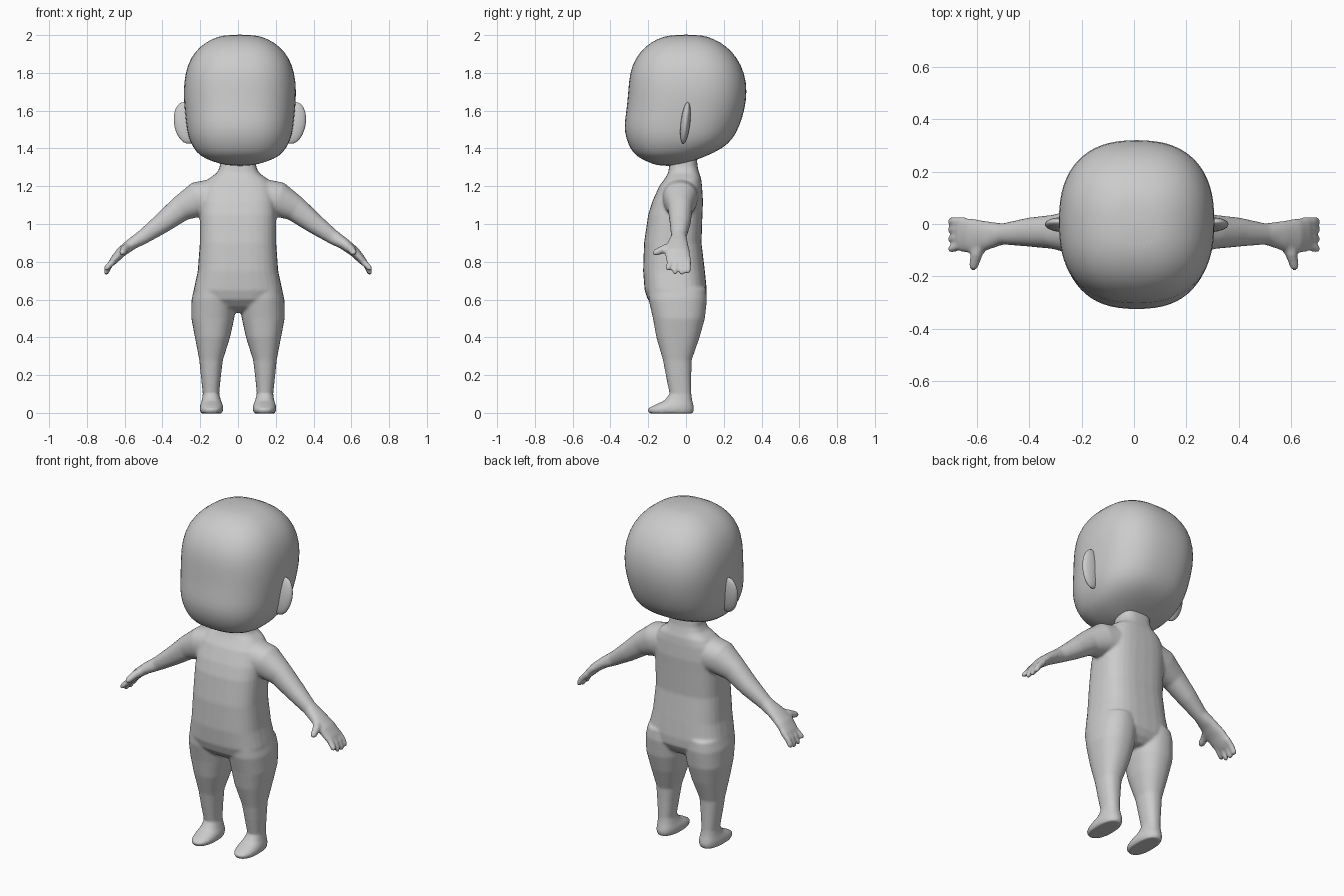
import bpy, bmesh, math
from mathutils import Vector as V

if "Cube" in bpy.data.objects:
    bpy.data.objects.remove(bpy.data.objects["Cube"])


def loft(bm, sections, n=2.3, count=32):
    """Skin rounded-square sections, each (centre, half axis u, half axis v)."""
    rings = []
    for c, u, v in sections:
        ring = []
        for i in range(count):
            t = 2 * math.pi * i / count
            a, b = math.cos(t), math.sin(t)
            p = c + u * math.copysign(abs(a) ** (2 / n), a) + v * math.copysign(abs(b) ** (2 / n), b)
            ring.append(bm.verts.new(p))
        rings.append(ring)
    for r0, r1 in zip(rings, rings[1:]):
        for i in range(count):
            j = (i + 1) % count
            bm.faces.new((r0[i], r0[j], r1[j], r1[i]))
    bm.faces.new(rings[0][::-1])
    bm.faces.new(rings[-1])


def level(z, x0, x1, y0, y1):
    """Horizontal section given by its extents."""
    return (V(((x0 + x1) / 2, (y0 + y1) / 2, z)), V(((x1 - x0) / 2, 0, 0)), V((0, (y1 - y0) / 2, 0)))


def tube(bm, points, side):
    """Round finger through (x, y, z, radius) points with tapered ends."""
    secs = []
    ps = [V((side * x, y, z)) for x, y, z, r in points]
    for i, p in enumerate(ps):
        d = (ps[min(i + 1, len(ps) - 1)] - ps[max(i - 1, 0)]).normalized()
        u = d.cross(V((0, 0.6, 0.8))).normalized()
        r = points[i][3]
        secs.append((p, u * r, d.cross(u) * r))
    d = (ps[-1] - ps[-2]).normalized()
    c, u, v = secs[-1]
    secs.append((c + d * u.length * 0.8, u * 0.5, v * 0.5))
    loft(bm, secs, 2, 12)


def make(name, bm):
    bmesh.ops.recalc_face_normals(bm, faces=bm.faces)
    for f in bm.faces:
        f.smooth = True
    me = bpy.data.meshes.new(name)
    bm.to_mesh(me)
    bm.free()
    ob = bpy.data.objects.new(name, me)
    bpy.context.collection.objects.link(ob)
    return ob


# Head
bm = bmesh.new()
head = [(1.307, .06, -.15, -.04), (1.33, .145, -.205, .03), (1.36, .213, -.268, .11),
        (1.40, .245, -.295, .195), (1.45, .272, -.318, .25), (1.52, .285, -.33, .285),
        (1.60, .293, -.316, .311), (1.70, .301, -.307, .326), (1.80, .291, -.3, .312),
        (1.88, .262, -.268, .272), (1.94, .213, -.218, .218), (1.98, .15, -.155, .15),
        (2.003, .08, -.08, .08)]
loft(bm, [level(z, .01 - w, .01 + w, a, b) for z, w, a, b in head], 2.45)
make("head", bm).modifiers.new("smooth", 'SUBSURF').levels = 1

# Ears
for s, name in ((1, "left_ear"), (-1, "right_ear")):
    bm = bmesh.new()
    bmesh.ops.create_uvsphere(bm, u_segments=24, v_segments=16, radius=1)
    for v in bm.verts:
        x, y, z = v.co
        v.co = (.01 + s * (.285 + .064 * x + .012 * z), -.003 + .025 * y + .012 * z, 1.535 + .11 * z)
    make(name, bm)

# Torso and neck
bm = bmesh.new()
torso = [(.53, .07, -.1, .05), (.56, .15, -.165, .085), (.6, .215, -.203, .108),
         (.65, .235, -.219, .11), (.75, .213, -.227, .1), (.9, .202, -.222, .082),
         (1.05, .202, -.2, .087), (1.12, .2, -.178, .09), (1.2, .185, -.142, .085),
         (1.24, .155, -.112, .08), (1.27, .112, -.095, .07), (1.3, .097, -.09, .062),
         (1.37, .092, -.08, .055)]
loft(bm, [level(z, -w, w, a, b) for z, w, a, b in torso], 2.8)

for s in (1, -1):
    # Leg and foot
    leg = [(-.003, .085, .197, -.195, .037), (.02, .077, .203, -.206, .043), (.04, .08, .2, -.17, .04),
           (.065, .09, .192, -.115, .033), (.1, .1, .186, -.087, .028), (.2, .09, .197, -.107, .028),
           (.28, .08, .205, -.122, .03), (.4, .042, .228, -.157, .072), (.5, .02, .247, -.175, .1),
           (.6, .01, .246, -.198, .111), (.66, .02, .232, -.2, .105)]
    loft(bm, [level(z, *sorted((s * a, s * b)), c, d) for z, a, b, c, d in leg], 2.3)

    # Arm and palm: x, z, half thickness, y centre, y half width
    arm = [(.1, 1.145, .1, -.03, .1), (.215, 1.13, .093, -.03, .09), (.305, 1.08, .068, -.03, .065),
           (.4, 1.005, .054, -.031, .055), (.5, .933, .039, -.038, .04), (.565, .893, .031, -.045, .056),
           (.62, .85, .027, -.046, .067), (.66, .805, .021, -.04, .065), (.672, .786, .014, -.038, .056)]
    secs = []
    for i, (x, z, t, y, w) in enumerate(arm):
        a, b = arm[max(i - 1, 0)], arm[min(i + 1, len(arm) - 1)]
        d = V((b[0] - a[0], 0, b[1] - a[1])).normalized()
        secs.append((V((s * x, y, z)), V((s * -d.z, 0, d.x)) * t, V((0, w, 0))))
    loft(bm, secs, 2.2)

    # Fingers and thumb
    for y, tip in ((-.088, .765), (-.054, .745), (-.02, .742), (.01, .75)):
        tube(bm, [(.645, y * .9, .82, .018), (.68, y, .783, .017), (.698, y * 1.08, tip, .015)], s)
    tube(bm, [(.57, -.06, .885, .026), (.6, -.115, .868, .023), (.612, -.162, .848, .018)], s)

# Fuse the body parts into one soft skin
body = make("body", bm)
rm = body.modifiers.new("fuse", 'REMESH')
rm.mode = 'VOXEL'
rm.voxel_size = .008
rm.use_smooth_shade = True
sm = body.modifiers.new("soften", 'SMOOTH')
sm.factor = .5
sm.iterations = 5
